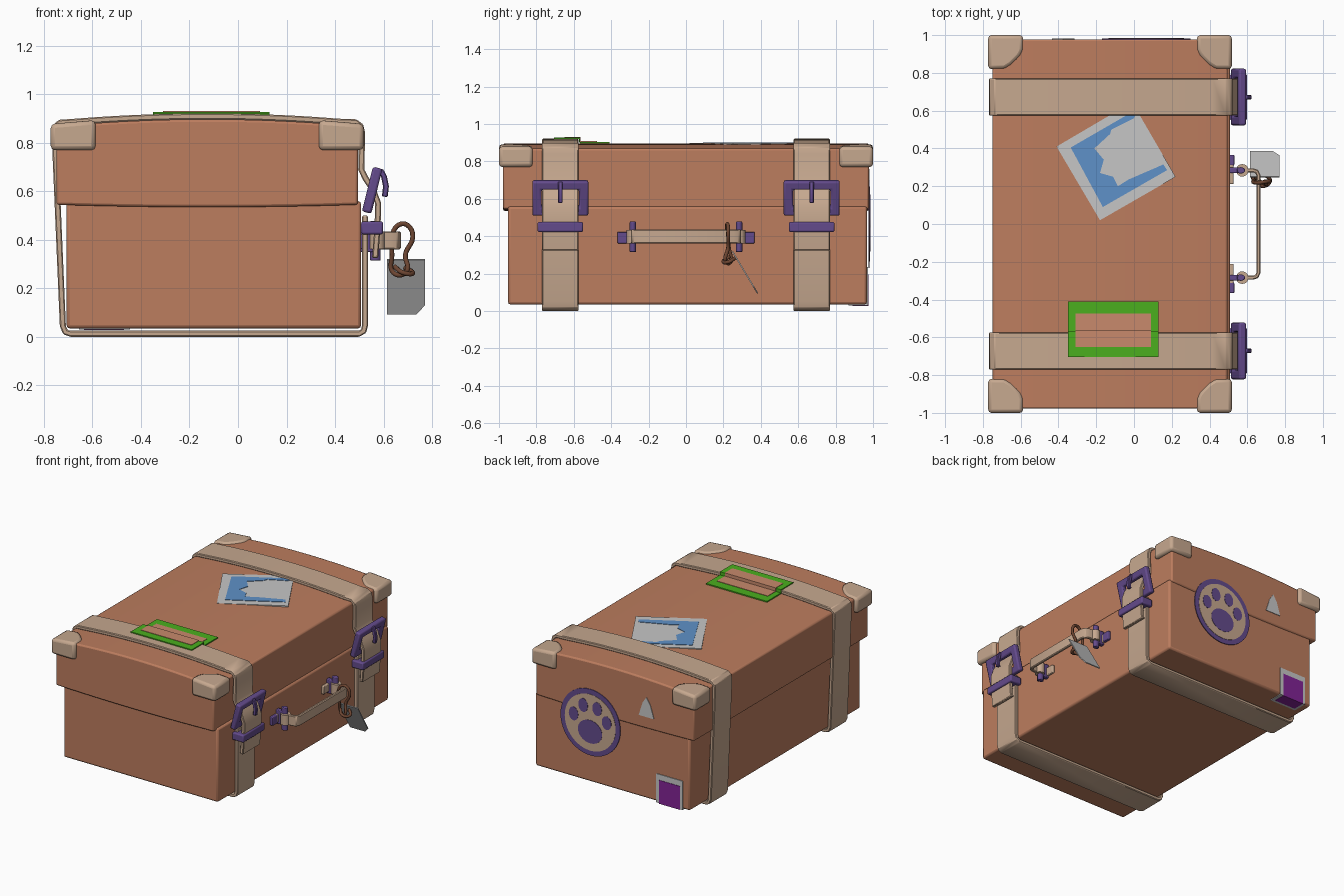
import bpy, bmesh, math
from mathutils import Vector

if "Cube" in bpy.data.objects:
    bpy.data.objects.remove(bpy.data.objects["Cube"])

COLOURS = {
    "brown leather": (0.507, 0.205, 0.113), "tan leather": (0.565, 0.392, 0.275),
    "purple metal": (0.127, 0.07, 0.262), "pale grey": (0.565, 0.565, 0.565),
    "blue": (0.114, 0.283, 0.578), "green": (0.07, 0.429, 0.013),
    "violet": (0.223, 0.017, 0.305), "dark twine": (0.156, 0.061, 0.032),
    "salmon": (0.578, 0.254, 0.15),
}
MATS = {}
for n, c in COLOURS.items():
    MATS[n] = bpy.data.materials.new(n)
    MATS[n].diffuse_color = (*c, 1)
BROWN, TAN, PURPLE, GREY, BLUE, GREEN, VIOLET, TWINE, SALMON = COLOURS
X, Y, Z = Vector((1, 0, 0)), Vector((0, 1, 0)), Vector((0, 0, 1))


def finish(name, bm, mat, bevel=0, segs=2):
    bmesh.ops.recalc_face_normals(bm, faces=bm.faces)
    me = bpy.data.meshes.new(name)
    bm.to_mesh(me)
    bm.free()
    me.materials.append(MATS[mat])
    ob = bpy.data.objects.new(name, me)
    bpy.context.collection.objects.link(ob)
    if bevel:
        m = ob.modifiers.new("bevel", 'BEVEL')
        m.width, m.segments, m.limit_method = bevel, segs, 'ANGLE'
    return ob


def solid(name, pts, o, u, v, t, mat, bevel=0):
    """Polygon in the plane (u, v) at o, extruded by t along u x v."""
    bm = bmesh.new()
    f = bm.faces.new([bm.verts.new(Vector(o) + u * a + v * b) for a, b in pts])
    r = bmesh.ops.extrude_face_region(bm, geom=[f])
    bmesh.ops.translate(bm, vec=u.cross(v) * t,
                        verts=[g for g in r["geom"] if isinstance(g, bmesh.types.BMVert)])
    return finish(name, bm, mat, bevel)


def box(name, x, y, z, mat, bevel=0):
    pts = [(x[0], y[0]), (x[1], y[0]), (x[1], y[1]), (x[0], y[1])]
    return solid(name, pts, (0, 0, z[0]), X, Y, z[1] - z[0], mat, bevel)


def ribbon(name, path, o, u, v, width, thick, mat, bevel=0.005):
    """Flat band following a path in the plane (u, v)."""
    w, p = u.cross(v) * (width / 2), [Vector(q) for q in path]
    bm, rings = bmesh.new(), []
    for i, q in enumerate(p):
        d = (p[min(i + 1, len(p) - 1)] - p[max(i - 1, 0)]).normalized()
        n = Vector((-d.y, d.x)) * (thick / 2)
        a, b = [Vector(o) + u * c.x + v * c.y for c in (q + n, q - n)]
        rings.append([bm.verts.new(k) for k in (a + w, b + w, b - w, a - w)])
    for r, s in zip(rings, rings[1:]):
        for i in range(4):
            j = (i + 1) % 4
            bm.faces.new((r[i], r[j], s[j], s[i]))
    bm.faces.new(rings[0])
    bm.faces.new(rings[-1])
    return finish(name, bm, mat, bevel, 1)


def oval(cx, cy, rx, ry, n=32):
    return [(cx + rx * math.cos(i * math.tau / n), cy + ry * math.sin(i * math.tau / n)) for i in range(n)]


def cord(name, pts, radius, mat, cyclic):
    cu = bpy.data.curves.new(name, 'CURVE')
    cu.dimensions, cu.bevel_depth, cu.bevel_resolution, cu.resolution_u = '3D', radius, 2, 6
    sp = cu.splines.new('BEZIER')
    sp.bezier_points.add(len(pts) - 1)
    for bp, p in zip(sp.bezier_points, pts):
        bp.co, bp.handle_left_type, bp.handle_right_type = p, 'AUTO', 'AUTO'
    sp.use_cyclic_u = cyclic
    cu.materials.append(MATS[mat])
    bpy.context.collection.objects.link(bpy.data.objects.new(name, cu))


CX = -0.127


def arch(x):
    return 0.868 + 0.029 * (1 - ((x - CX) / 0.625) ** 2)


# Lower case and arched lid
box("lower_case", (-0.707, 0.508), (-0.952, 0.968), (0.035, 0.56), BROWN, 0.014)
xs = [CX + 0.622 * (i / 8 - 1) for i in range(17)]
lid = [(x, arch(x)) for x in xs] + [(x, arch(x) * -0.35 + 0.849) for x in reversed(xs)]
solid("lid", lid, (0, 0.978, 0), X, Z, 1.956, BROWN, 0.01)

# Lid corner guards
guard = [(0, 0), (0.185, 0), (0.185, 0.075), (0.172, 0.105), (0.15, 0.13), (0.12, 0.158), (0.085, 0.18), (0, 0.18)]
for sx in (-1, 1):
    for sy in (-1, 1):
        pts = [(CX + sx * (0.645 - a), sy * (1 - b)) for a, b in guard]
        ob = solid("corner_guard", pts, (0, 0, 0.77), X, Y, 0.1, TAN, 0.018)
        zs = [v.co.z for v in ob.data.vertices]
        for v in ob.data.vertices:
            if v.co.z > 0.78:
                v.co.z = arch(v.co.x) + 0.012
            else:
                v.co.z = 0.77

# Straps with buckles, prongs and keepers
strap = [(0.524, 0.5), (0.524, 0.05), (0.518, 0.024), (0.5, 0.013), (-0.69, 0.013), (-0.712, 0.02), (-0.722, 0.045),
         (-0.756, 0.84), (-0.752, 0.868), (-0.735, 0.883)]
strap += [(x, arch(x) + 0.012) for x in xs[1:-1]]
strap += [(0.485, 0.885), (0.505, 0.87), (0.512, 0.84), (0.508, 0.69), (0.525, 0.655), (0.555, 0.61),
          (0.578, 0.55), (0.575, 0.45), (0.565, 0.325)]
for y in (-0.672, 0.672):
    ribbon("strap", strap, (0, y, 0), X, Z, 0.195, 0.025, TAN)
    tilt = Vector((0.24, 0, 0.97)).normalized()
    bm = bmesh.new()
    loops = []
    for hw, hh, dx in ((0.15, 0.095, -0.02), (0.15, 0.095, 0.02), (0.1, 0.048, 0.02), (0.1, 0.048, -0.02)):
        loops.append([bm.verts.new(Vector((0.553, y, 0.605)) + Y * (a * hw) + tilt * (b * hh) + Y.cross(tilt) * dx)
                      for a, b in ((-1, -1), (1, -1), (1, 1), (-1, 1))])
    for k in range(4):
        r, s = loops[k], loops[(k + 1) % 4]
        for i in range(4):
            j = (i + 1) % 4
            bm.faces.new((r[i], r[j], s[j], s[i]))
    finish("buckle_frame", bm, PURPLE, 0.01)
    ribbon("buckle_prong", [(0.575, 0.675), (0.592, 0.682), (0.602, 0.66), (0.61, 0.62), (0.605, 0.578)],
           (0, y, 0), X, Z, 0.024, 0.024, PURPLE)
    box("strap_keeper", (0.508, 0.598), (y - 0.122, y + 0.122), (0.423, 0.476), PURPLE, 0.008)

# Handle with its mounts
ribbon("handle", [(0.58, -0.284), (0.63, -0.284), (0.65, -0.278), (0.66, -0.255), (0.66, 0.255), (0.65, 0.278),
                  (0.63, 0.284), (0.58, 0.284)], (0, 0, 0.398), X, Y, 0.074, 0.022, TAN)
for s in (-1, 1):
    y = s * 0.284
    solid("handle_loop", oval(0.573, y, 0.033, 0.033, 20), (0, 0, 0.362), X, Y, 0.072, TAN)
    solid("handle_pin", oval(0.566, y, 0.022, 0.017, 16), (0, 0, 0.315), X, Y, 0.163, PURPLE, 0.004)
    box("handle_bracket", (0.505, 0.575), (y - 0.015, y + 0.015), (0.35, 0.45), PURPLE, 0.005)
    box("handle_plate", (0.505, 0.527), (s * 0.288 - 0.077, s * 0.288 + 0.077), (0.364, 0.422), TAN, 0.005)
    box("handle_plate_cap", (0.505, 0.531), (s * 0.338 - 0.028, s * 0.338 + 0.028), (0.362, 0.424), PURPLE, 0.005)

# Twine and luggage tag
cord("tag_twine", [(0.635, 0.22, 0.42), (0.67, 0.22, 0.465), (0.705, 0.225, 0.455), (0.72, 0.225, 0.41),
                   (0.69, 0.225, 0.34), (0.695, 0.21, 0.27), (0.64, 0.24, 0.265), (0.635, 0.23, 0.34)],
     0.01, TWINE, True)
cord("tag_knot", [(0.645, 0.23, 0.29), (0.68, 0.2, 0.265), (0.72, 0.225, 0.262), (0.69, 0.265, 0.285)],
     0.01, TWINE, False)
down = Vector((0, 0.135, -0.225))
solid("luggage_tag", [(0.615, 0), (0.77, 0), (0.77, 0.84), (0.735, 1), (0.615, 1)], (0, 0.245, 0.318),
      X, down, 0.025, GREY)

# Mountain sticker on the lid
solid("mountain_sticker", [(-0.41, 0.41), (-0.18, 0.02), (0.22, 0.25), (-0.01, 0.645)],
      (0, 0, 0.891), X, Y, 0.008, GREY)
solid("mountain_sticker_sky", [(0.02, 0.61), (-0.335, 0.405), (-0.165, 0.09), (0.175, 0.285), (0.155, 0.315),
      (-0.03, 0.235), (-0.085, 0.2), (-0.11, 0.25), (-0.18, 0.27), (-0.16, 0.34), (-0.21, 0.4), (-0.127, 0.476),
      (-0.12, 0.5), (0.0, 0.56)], (0, 0, 0.895), X, Y, 0.007, BLUE)

# Green framed sticker draped over the front strap
gx, sx = (-0.35, 0.13), (-0.31, 0.09)
box("label_frame_high", gx, (-0.705, -0.566), (0.921, 0.928), GREEN)
box("label_frame_step", gx, (-0.573, -0.566), (0.9, 0.928), GREEN)
box("label_frame_low", gx, (-0.567, -0.41), (0.897, 0.905), GREEN)
box("label_centre_high", sx, (-0.65, -0.564), (0.924, 0.931), SALMON)
box("label_centre_step", sx, (-0.569, -0.564), (0.902, 0.931), SALMON)
box("label_centre_low", sx, (-0.566, -0.475), (0.9, 0.908), SALMON)

# Paw roundel on the back
PAW = (0.065, 0.977, 0.465)
solid("paw_rim", oval(0, 0, 0.235, 0.235, 48), PAW, -X, Z, 0.005, PURPLE)
solid("paw_field", oval(0, 0, 0.2, 0.2, 48), PAW, -X, Z, 0.007, TAN)
solid("paw_pad", oval(0, -0.065, 0.095, 0.082), PAW, -X, Z, 0.009, PURPLE)
for a, b in ((-0.13, 0.03), (-0.055, 0.11), (0.055, 0.11), (0.13, 0.03)):
    solid("paw_toe", oval(a, b, 0.037, 0.048, 24), PAW, -X, Z, 0.009, PURPLE)

# Triangle sticker and wrapped corner sticker on the back
solid("triangle_sticker", [(-0.06, -0.065), (0.06, -0.065), (0.03, 0.03), (0, 0.075), (-0.03, 0.03)],
      (-0.375, 0.976, 0.685), -X, Z, 0.006, GREY)
box("corner_sticker", (-0.655, -0.445), (0.965, 0.973), (0.031, 0.235), GREY)
box("corner_sticker_under", (-0.655, -0.445), (0.87, 0.973), (0.031, 0.037), GREY)
box("corner_sticker_centre", (-0.635, -0.47), (0.968, 0.976), (0.028, 0.195), VIOLET)
box("corner_sticker_centre_under", (-0.635, -0.47), (0.89, 0.976), (0.028, 0.034), VIOLET)

# Smooth shading with sharp edges kept
for ob in bpy.context.collection.objects:
    ob.select_set(ob.type == 'MESH')
    if ob.type == 'MESH':
        bpy.context.view_layer.objects.active = ob
bpy.ops.object.shade_smooth_by_angle(angle=math.radians(35))

for m in bpy.data.materials:
    if m.users and not m.is_grease_pencil:
        m.use_nodes = True
        m.node_tree.nodes["Principled BSDF"].inputs["Base Color"].default_value = m.diffuse_color
